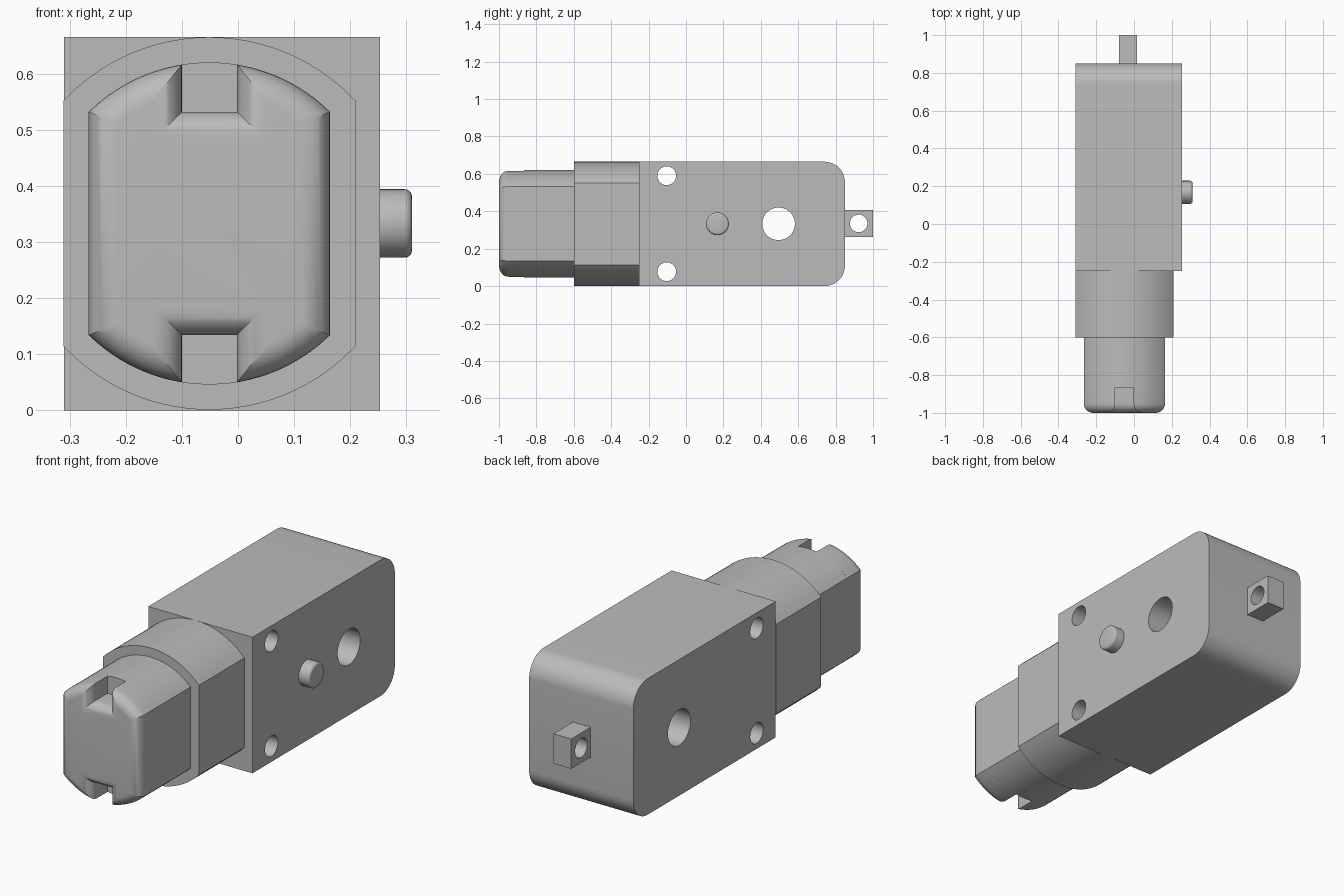
import bpy, bmesh
from math import sin, cos, pi, sqrt, radians
from mathutils import Matrix, Vector

cube = bpy.data.objects.get("Cube")
if cube:
    bpy.data.objects.remove(cube, do_unlink=True)

grey = bpy.data.materials.new("plain grey")
grey.use_nodes = True
GREY = (0.5, 0.5, 0.5, 1)
grey.diffuse_color = GREY
grey.node_tree.nodes["Principled BSDF"].inputs["Base Color"].default_value = GREY

MID_Z = 0.333    # height of the long axis
MOTOR_X = -0.051  # the motor sits off centre


def activate(ob):
    bpy.ops.object.select_all(action='DESELECT')
    ob.select_set(True)
    bpy.context.view_layer.objects.active = ob


def finish(name, bm):
    bmesh.ops.recalc_face_normals(bm, faces=bm.faces)
    mesh = bpy.data.meshes.new(name)
    bm.to_mesh(mesh)
    bm.free()
    mesh.materials.append(grey)
    ob = bpy.data.objects.new(name, mesh)
    bpy.context.collection.objects.link(ob)
    return ob


def smooth(ob):
    activate(ob)
    bpy.ops.object.shade_smooth_by_angle(angle=radians(30))


def loft(name, rings):
    """Skin a list of equal-length point rings and cap both ends."""
    bm = bmesh.new()
    loops = [[bm.verts.new(p) for p in ring] for ring in rings]
    for a, b in zip(loops, loops[1:]):
        for i in range(len(a)):
            j = (i + 1) % len(a)
            bm.faces.new((a[i], a[j], b[j], b[i]))
    bm.faces.new(loops[0])
    bm.faces.new(loops[-1])
    return finish(name, bm)


def disc(x, y, z, r, n=48):
    return [(x, y + r * cos(2 * pi * i / n), z + r * sin(2 * pi * i / n)) for i in range(n)]


def drill(ob, holes):
    """Cut round holes (y, z, radius) through a part along x."""
    for y, z, r in holes:
        cutter = loft("drill", [disc(-0.5, y, z, r), disc(0.5, y, z, r)])
        cutter.hide_render = True
        mod = ob.modifiers.new("hole", 'BOOLEAN')
        mod.operation, mod.solver, mod.object = 'DIFFERENCE', 'EXACT', cutter
        activate(ob)
        bpy.ops.object.modifier_apply(modifier=mod.name)
        bpy.data.objects.remove(cutter, do_unlink=True)


def barrel(y, half_w, top, side, inset=0, notch=None, n=12):
    """Outline with flat sides and arched top and bottom, optionally notched."""
    sag = top - side
    radius = (half_w ** 2 + sag ** 2) / (2 * sag)
    centre = top - radius
    w, r = half_w - inset, radius - inset

    def arch(x0, x1):
        xs = [x0 + (x1 - x0) * i / n for i in range(n + 1)]
        return [(x, centre + sqrt(r * r - x * x)) for x in xs]

    if notch:
        nw, floor = notch[0] + inset, notch[1] - inset
        upper = arch(w, nw) + [(nw, floor), (-nw, floor)] + arch(-nw, -w)
    else:
        upper = arch(w, 0) + arch(0, -w)[1:]
    outline = upper + [(-x, -h) for x, h in upper]
    return [(MOTOR_X + x, y, MID_Z + h) for x, h in outline]


# Gearbox: side profile with rounded back edges, drilled through
R, FRONT, BACK, TOP = 0.11, -0.25, 0.85, 0.665
profile = [(FRONT, TOP), (FRONT, 0)]
for cz, start in ((R, -pi / 2), (TOP - R, 0)):
    for i in range(13):
        a = start + pi / 2 * i / 12
        profile.append((BACK - R + R * cos(a), cz + R * sin(a)))
gearbox = loft("gearbox", [[(x, y, z) for y, z in profile] for x in (-0.31, 0.253)])
drill(gearbox, [(0.495, MID_Z, 0.087), (-0.103, 0.59, 0.05), (-0.103, 0.077, 0.05)])
smooth(gearbox)

# Mounting tab at the back
bm = bmesh.new()
bmesh.ops.create_cube(bm, size=1, matrix=Matrix.Translation(Vector((-0.032, 0.92, MID_Z + 0.002)))
                      @ Matrix.Diagonal((0.095, 0.16, 0.146, 1)))
tab = finish("mounting_tab", bm)
drill(tab, [(0.923, MID_Z + 0.002, 0.047)])
smooth(tab)

# Locating peg on the left side, with a rounded rim
peg_rings = [disc(0.24, 0.168, MID_Z, 0.061)]
for i in range(6):
    a = pi / 2 * i / 5
    peg_rings.append(disc(0.297 + 0.013 * sin(a), 0.168, MID_Z, 0.048 + 0.013 * cos(a)))
smooth(loft("locating_peg", peg_rings))

# Motor collar
smooth(loft("motor_collar", [barrel(y, 0.26, 0.332, 0.219) for y in (-0.6, FRONT)]))

# Motor body, then its notched end with a rounded front rim
cap = dict(half_w=0.215, top=0.287, side=0.199)
NOTCH_Y, FILLET = -0.865, 0.05
smooth(loft("motor_body", [barrel(y, **cap) for y in (NOTCH_Y, -0.6)]))
rings = [barrel(NOTCH_Y, notch=(0.049, 0.199), **cap)]
for i in range(9):
    a = pi / 2 * i / 8
    rings.append(barrel(-1 + FILLET * (1 - sin(a)), inset=FILLET * (1 - cos(a)),
                        notch=(0.049, 0.199), **cap))
smooth(loft("motor_end", rings))
